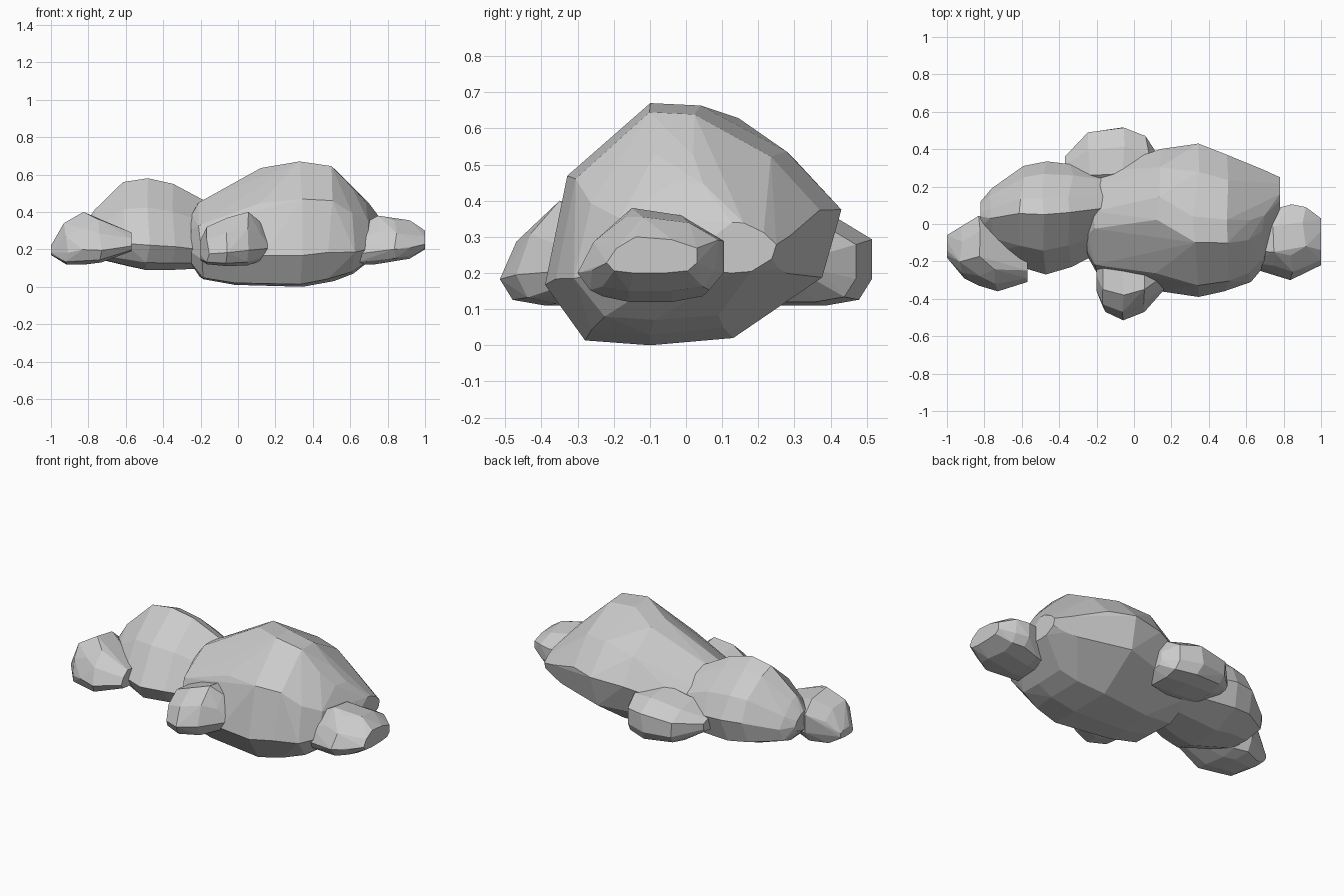
import bpy
import bmesh
import random

random.seed(4)

# Remove the default object
default = bpy.data.objects.get("Cube")
if default:
    bpy.data.objects.remove(default, do_unlink=True)

# Single stone-grey material
grey = bpy.data.materials.new("light_grey")
grey.use_nodes = True
colour = (0.6, 0.6, 0.6, 1)
grey.diffuse_color = colour
shader = next(n for n in grey.node_tree.nodes if n.type == "BSDF_PRINCIPLED")
shader.inputs["Base Color"].default_value = colour
shader.inputs["Roughness"].default_value = 0.9

# Faceted cross-sections: across runs -1 (front) to 1 (back), up runs 0 to 1
PEAKED = [
    (-.29, 1), (.05, .99), (.63, .8), (1, .56), (.87, .28),
    (.27, .03), (-.29, 0), (-.73, .02), (-1, .25), (-.85, .7),
]
DOMED = [
    (.06, 1), (.35, .92), (.78, .68), (1, .42), (.85, .14),
    (.3, 0), (-.4, 0), (-.8, .08), (-1, .27), (-.58, .68),
]
BOXY = [
    (-.35, 1), (.45, .92), (1, .69), (1, .28), (.8, .06),
    (.3, 0), (-.4, 0), (-.83, .06), (-1, .28), (-.78, .68),
]


def lump(name, profile, stations, stagger):
    """Wrap a faceted skin around the profile, fitted to each station.

    A station is (x, front, back, bottom, top, lean), where lean pushes the
    crown backwards. Points on the inner stations are staggered along x so
    that the facets become irregular.
    """
    bm = bmesh.new()
    ends = (stations[0], stations[-1])
    for station in stations:
        x, front, back, bottom, top, lean = station
        middle, half = (front + back) / 2, (back - front) / 2
        for across, up in profile:
            shift = 0 if station in ends else random.uniform(-stagger, stagger)
            bm.verts.new((x + shift,
                          middle + across * half + lean * up ** 3,
                          bottom + up * (top - bottom)))
    bmesh.ops.convex_hull(bm, input=bm.verts[:])
    loose = [v for v in bm.verts if not v.link_faces]
    bmesh.ops.delete(bm, geom=loose, context="VERTS")
    # Merge nearly flat neighbours into larger facets
    bmesh.ops.dissolve_limit(bm, angle_limit=0.07,
                             verts=bm.verts[:], edges=bm.edges[:])
    bmesh.ops.recalc_face_normals(bm, faces=bm.faces[:])
    mesh = bpy.data.meshes.new(name)
    bm.to_mesh(mesh)
    bm.free()
    mesh.materials.append(grey)
    obj = bpy.data.objects.new(name, mesh)
    bpy.context.collection.objects.link(obj)


# Two main puffs
lump("large_puff", PEAKED, [
    (-.25, -.17, .15, .12, .38, 0),
    (-.2, -.28, .27, .04, .45, .06),
    (-.03, -.32, .32, .01, .54, .1),
    (.13, -.36, .38, .01, .635, .12),
    (.33, -.39, .43, 0, .67, 0),
    (.5, -.36, .37, .03, .645, 0),
    (.62, -.31, .32, .07, .53, 0),
    (.69, -.22, .29, .12, .45, 0),
    (.78, .06, .25, .2, .34, 0),
], 0.02)

lump("medium_puff", DOMED, [
    (-.82, -.05, .12, .22, .33, 0),
    (-.76, -.15, .19, .15, .41, 0),
    (-.6, -.23, .31, .11, .56, 0),
    (-.48, -.27, .335, .09, .58, 0),
    (-.34, -.23, .32, .09, .55, 0),
    (-.14, -.13, .28, .1, .44, 0),
], 0.015)

# Four small puffs around the edge
lump("right_end_puff", BOXY, [
    (-1, -.18, -.06, .17, .22, 0),
    (-.92, -.29, -.02, .12, .34, 0),
    (-.82, -.33, .03, .12, .4, .04),
    (-.74, -.36, 0, .13, .36, 0),
    (-.57, -.31, -.12, .19, .29, 0),
], 0.012)

lump("left_end_puff", BOXY, [
    (.64, -.24, .05, .12, .32, 0),
    (.74, -.26, .08, .12, .38, 0),
    (.84, -.3, .105, .14, .355, 0),
    (.91, -.26, .08, .15, .355, .03),
    (1, -.22, .03, .2, .3, 0),
], 0.01)

lump("front_puff", BOXY, [
    (-.2, -.36, -.1, .14, .25, 0),
    (-.16, -.47, -.1, .12, .32, 0),
    (-.06, -.515, -.1, .11, .37, 0),
    (.05, -.47, -.1, .115, .4, 0),
    (.12, -.4, -.12, .14, .35, 0),
    (.18, -.33, -.14, .19, .25, 0),
], 0.008)

lump("back_puff", BOXY, [
    (-.37, .2, .36, .2, .28, 0),
    (-.24, .15, .49, .13, .34, 0),
    (-.06, .15, .515, .11, .375, 0),
    (.07, .15, .47, .12, .35, 0),
    (.12, .2, .38, .17, .29, 0),
], 0.012)
